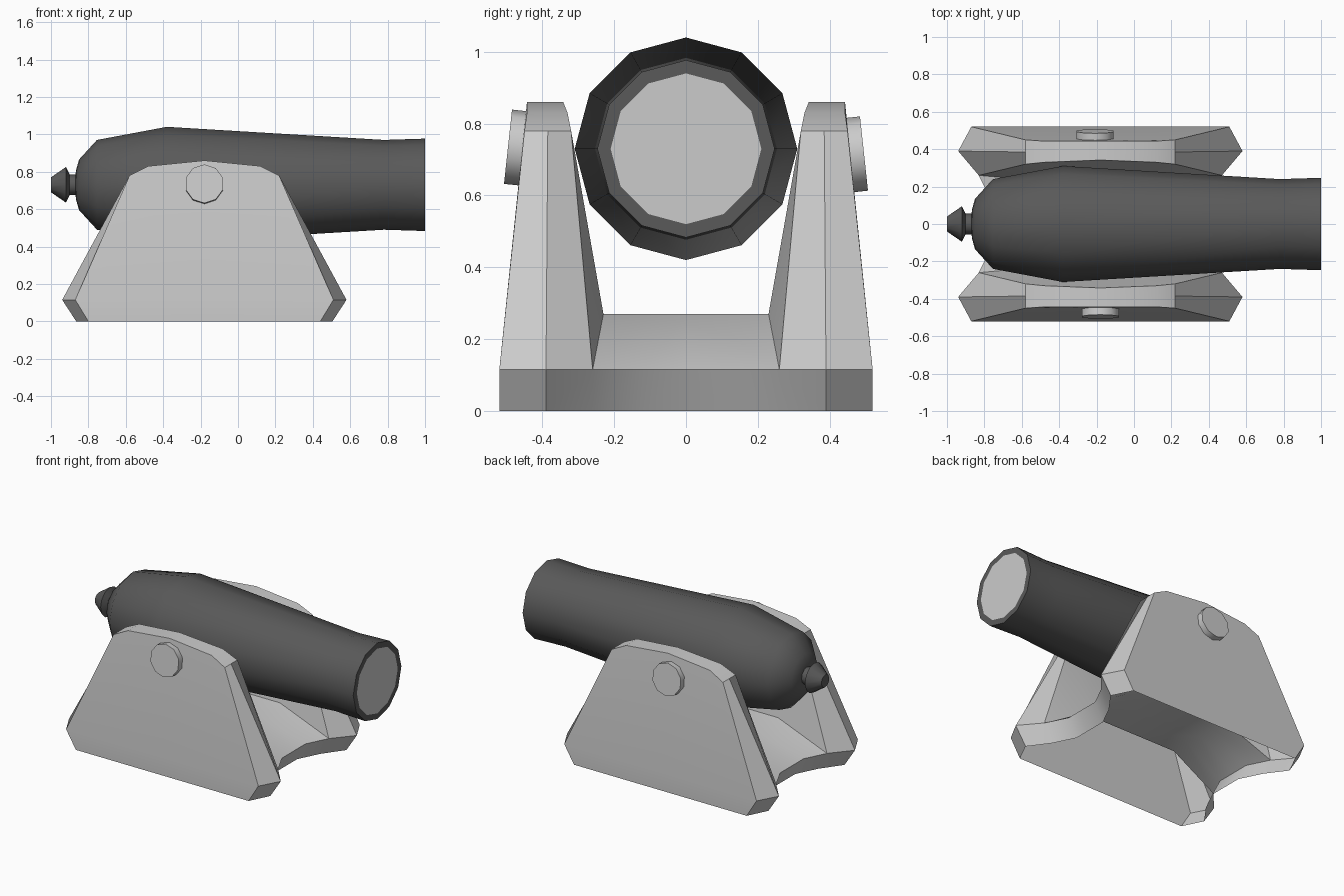
import bpy, bmesh
from math import cos, sin, pi, radians, atan2

if "Cube" in bpy.data.objects:
    bpy.data.objects.remove(bpy.data.objects["Cube"])

dark = bpy.data.materials.new("dark_iron")
dark.diffuse_color = (0.1, 0.1, 0.1, 1)
dark.use_nodes = True
dark.node_tree.nodes["Principled BSDF"].inputs["Base Color"].default_value = dark.diffuse_color


def finish(name, bm, angle=35, mat=None):
    me = bpy.data.meshes.new(name)
    bm.to_mesh(me)
    bm.free()
    ob = bpy.data.objects.new(name, me)
    bpy.context.collection.objects.link(ob)
    if mat:
        me.materials.append(mat)
    bpy.ops.object.select_all(action='DESELECT')
    ob.select_set(True)
    bpy.context.view_layer.objects.active = ob
    bpy.ops.object.shade_smooth_by_angle(angle=radians(angle))
    return ob


def ring(bm, x, r, n):
    return [bm.verts.new((x, r * sin(2 * pi * i / n), r * cos(2 * pi * i / n)))
            for i in range(n)]


def lathe(name, profile, n, cap_end, mat):
    """Turn an (x, radius) profile about the x axis."""
    bm = bmesh.new()
    rings = [ring(bm, x, r, n) for x, r in profile]
    for a, b in zip(rings, rings[1:]):
        for i in range(n):
            j = (i + 1) % n
            bm.faces.new((a[i], b[i], b[j], a[j]))
    bm.faces.new(rings[0])
    if cap_end:
        bm.faces.new(rings[-1][::-1])
    bmesh.ops.recalc_face_normals(bm, faces=bm.faces)
    return finish(name, bm, 40, mat)


# Barrel with breech, muzzle rim and rear knob
barrel = lathe("barrel", [(-0.90, 0.055), (-0.868, 0.055), (-0.867, 0.075), (-0.85, 0.135),
                          (-0.754, 0.24), (-0.38, 0.31), (0.78, 0.24),
                          (1.0, 0.247), (1.0, 0.21)], 12, False, dark)
knob = lathe("breech_knob", [(-1.0, 0.04), (-0.92, 0.095), (-0.90, 0.055), (-0.86, 0.055)],
             12, True, dark)

# Pale muzzle disc
bm = bmesh.new()
bm.faces.new(ring(bm, 1.0, 0.21, 12)[::-1])
bmesh.ops.recalc_face_normals(bm, faces=bm.faces)
if list(bm.faces)[0].normal.x < 0:
    bmesh.ops.reverse_faces(bm, faces=bm.faces)
disc = finish("muzzle_disc", bm)
for ob in (barrel, knob, disc):
    ob.location.z = 0.73

# Carriage: one quarter of a hollow shell, open below, mirrored in x and y
pts = {
    "B": (0, .52, 0), "M": (0, .52, .115),                                  # outer middle
    "O0": (.62, .52, 0), "O1": (.69, .52, .115), "O2": (.40, .45, .78),     # outer face
    "O3": (.30, .443, .83), "O4": (0, .443, .86),
    "R0": (.685, .39, 0), "R1": (.76, .39, .115), "R2": (.40, .385, .78),   # end ridge
    "I0": (.59, .26, 0), "I1": (.65, .26, .115), "I2": (.40, .32, .78),     # inner face
    "I3": (.30, .33, .83), "I4": (0, .342, .86),
    "C0": (.52, .12, 0), "C1": (.58, .12, .115),                            # curved deck end
    "D0": (.52, 0, 0), "D1": (.58, 0, .115),
    "K1": (.32, .23, .27), "K2": (.32, .11, .27), "K3": (.32, 0, .27),      # deck top
    "L1": (0, .23, .27), "L3": (0, 0, .27),
}
faces = ["B O0 O1 M", "M O1 O2 O3 O4",
         "O0 R0 R1 O1", "O1 R1 R2 O2", "R0 I0 I1 R1", "R1 I1 I2 R2",
         "O2 R2 I2 I3 O3", "O3 I3 I4 O4",
         "I0 C0 C1 I1", "C0 D0 D1 C1", "I1 C1 K2 K1", "C1 D1 K3 K2",
         "I1 K1 I2", "K1 L1 I4 I3 I2", "K1 K2 K3 L3 L1"]
bm = bmesh.new()
v = {k: bm.verts.new(p) for k, p in pts.items()}
made = [bm.faces.new([v[k] for k in f.split()]) for f in faces]
bmesh.ops.recalc_face_normals(bm, faces=bm.faces)
made[0].normal_update()
if made[0].normal.y < 0:
    bmesh.ops.reverse_faces(bm, faces=bm.faces)
carriage = finish("carriage", bm, 35)
carriage.location.x = -0.18
mod = carriage.modifiers.new("mirror", 'MIRROR')
mod.use_axis = (True, True, False)

# Trunnion pins, tilted square to the sloping cheeks
tilt = atan2(0.077, 0.715)
for name, side, x, z in (("front_pin", -1, -0.18, 0.732), ("back_pin", 1, -0.208, 0.713)):
    bm = bmesh.new()
    bmesh.ops.create_cone(bm, cap_ends=True, segments=10, radius1=0.104,
                          radius2=0.104, depth=0.07)
    pin = finish(name, bm, 40)
    pin.location = (x, side * 0.461, z)
    pin.rotation_euler.x = -side * (pi / 2 - tilt)
